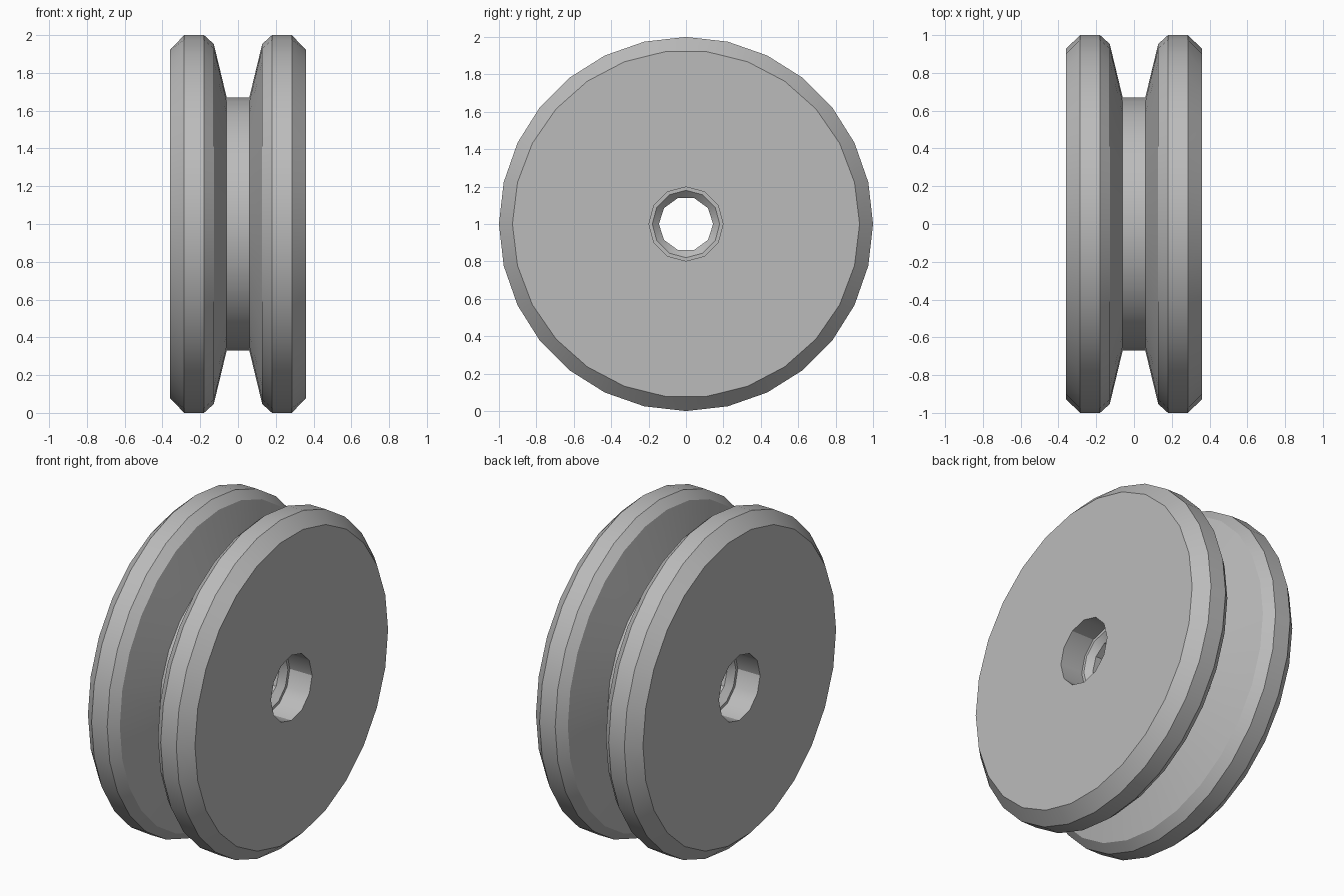
import bpy, bmesh
from math import cos, sin, pi

default = bpy.data.objects.get("Cube")
if default:
    bpy.data.objects.remove(default, do_unlink=True)

# Plain grey metal
grey = bpy.data.materials.new("grey metal")
grey.use_nodes = True
colour = (0.5, 0.5, 0.5, 1)
grey.diffuse_color = colour
grey.node_tree.nodes["Principled BSDF"].inputs["Base Color"].default_value = colour

# Half profile from the groove floor out over the rim and into the bore:
# (x, radius, number of sides)
half = [
    (0.06, 0.67, 24),     # groove floor edge
    (0.128, 0.953, 28),   # groove wall top
    (0.18, 1.0, 28),      # inner rim edge
    (0.285, 1.0, 28),     # outer rim edge
    (0.36, 0.928, 26),    # side face
    (0.36, 0.198, 12),    # counterbore mouth
    (0.21, 0.198, 12),    # counterbore floor
    (0.21, 0.18, 12),     # bore chamfer
    (0.175, 0.145, 10),   # bore
]
profile = half + [(-x, r, n) for x, r, n in reversed(half)]


def stitch(bm, a, b):
    """Join two rings around the axis, whatever their side counts."""
    na, nb = len(a), len(b)
    i = j = 0
    while i < na or j < nb:
        step_a, step_b = (i + 1) * nb, (j + 1) * na
        corners = [a[i % na]]
        if step_a <= step_b:
            corners.append(a[(i + 1) % na])
        if step_b <= step_a:
            corners.append(b[(j + 1) % nb])
        corners.append(b[j % nb])
        i += step_a <= step_b
        j += step_b <= step_a
        bm.faces.new(corners)


# Pulley wheel: rings swept round the x axis
bm = bmesh.new()
rings = [[bm.verts.new((x, r * cos(2 * pi * k / n), 1 + r * sin(2 * pi * k / n)))
          for k in range(n)] for x, r, n in profile]
for k, ring in enumerate(rings):
    stitch(bm, ring, rings[(k + 1) % len(rings)])
bmesh.ops.recalc_face_normals(bm, faces=bm.faces)
mesh = bpy.data.meshes.new("pulley_wheel")
bm.to_mesh(mesh)
bm.free()
mesh.materials.append(grey)
wheel = bpy.data.objects.new("pulley_wheel", mesh)
bpy.context.collection.objects.link(wheel)

# Smooth the round walls, keep the corners crisp
bpy.ops.object.select_all(action='DESELECT')
wheel.select_set(True)
bpy.context.view_layer.objects.active = wheel
bpy.ops.object.shade_smooth_by_angle(angle=pi / 6)
